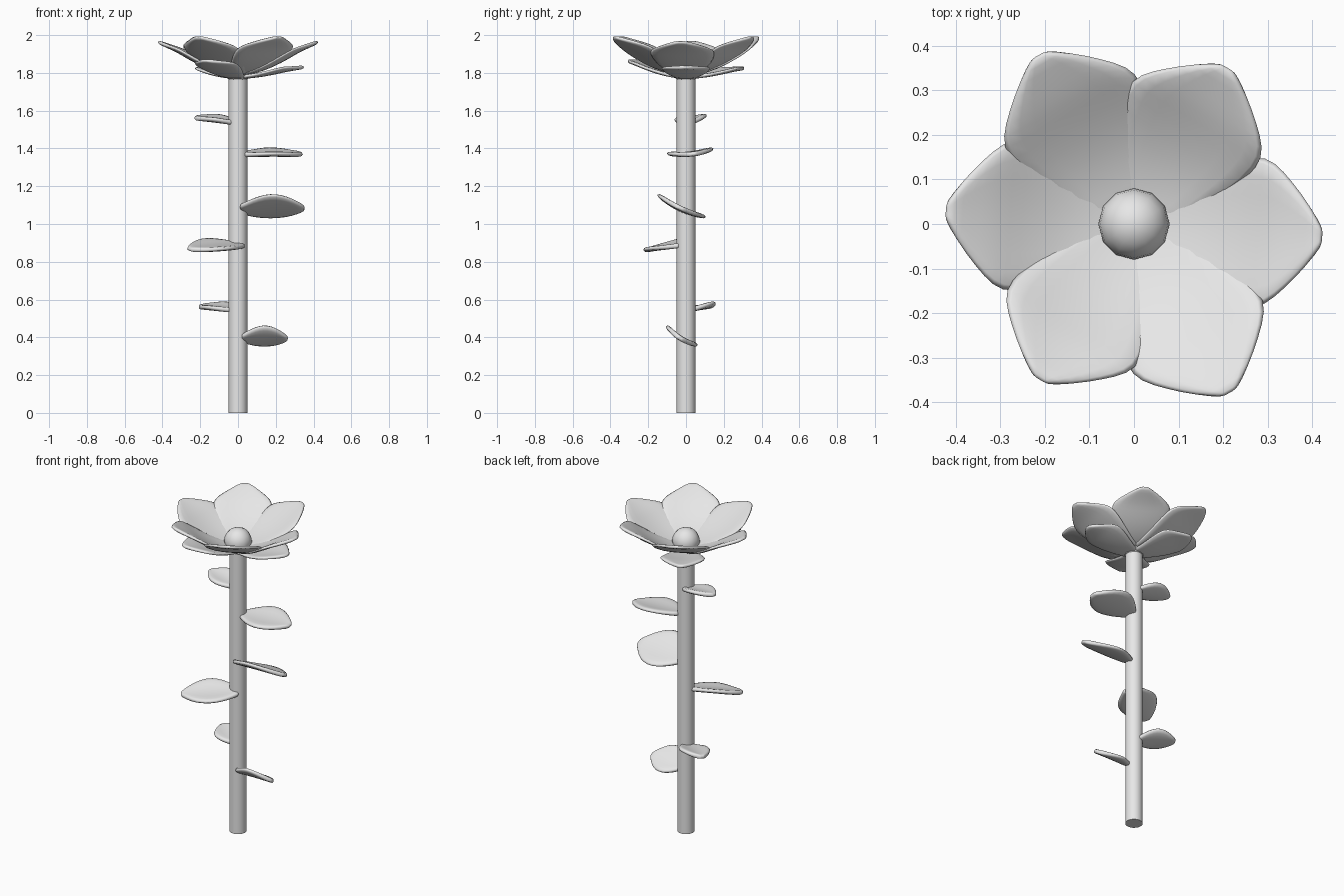
import bpy, bmesh, math
from mathutils import Matrix, Vector

if "Cube" in bpy.data.objects:
    bpy.data.objects.remove(bpy.data.objects["Cube"])

mat = bpy.data.materials.new("pale grey")
mat.diffuse_color = (0.8, 0.8, 0.8, 1)
mat.use_nodes = True
mat.node_tree.nodes["Principled BSDF"].inputs["Base Color"].default_value = mat.diffuse_color


def finish(ob, angle=60):
    ob.data.materials.append(mat)
    bpy.ops.object.select_all(action='DESELECT')
    ob.select_set(True)
    bpy.context.view_layer.objects.active = ob
    bpy.ops.object.shade_smooth_by_angle(angle=math.radians(angle))


def blade(name, base, heading, length, half, outline, rise=(), height=0,
          pitch=0, roll=0, cup=0.0, thick=0.022):
    """Cupped blade: outline = (t, width), rise = (t, height) along its length."""
    def lerp(tab, t):
        for (a, p), (b, q) in zip(tab, tab[1:]):
            if t <= b:
                return p + (q - p) * (t - a) / (b - a)
        return tab[-1][1] if tab else 0
    m = (Matrix.Translation(base) @ Matrix.Rotation(math.radians(heading), 4, 'Z')
         @ Matrix.Rotation(math.radians(-pitch), 4, 'Y')
         @ Matrix.Rotation(math.radians(roll), 4, 'X'))
    bm = bmesh.new()
    rows = []
    for t, w in outline:
        z = lerp(rise, t) * height
        rows.append([bm.verts.new(m @ Vector((
            length * t, v * w * half, z + cup * w * w * v * v)))
            for v in (-1, -0.5, 0, 0.5, 1)])
    for r0, r1 in zip(rows, rows[1:]):
        for i in range(4):
            bm.faces.new((r0[i], r1[i], r1[i + 1], r0[i + 1]))
    bmesh.ops.recalc_face_normals(bm, faces=bm.faces)
    me = bpy.data.meshes.new(name)
    bm.to_mesh(me)
    bm.free()
    ob = bpy.data.objects.new(name, me)
    bpy.context.collection.objects.link(ob)
    finish(ob)
    s = ob.modifiers.new("thickness", 'SOLIDIFY')
    s.thickness = thick
    s.offset = 0
    d = ob.modifiers.new("round", 'SUBSURF')
    d.levels = d.render_levels = 1
    return ob


# stem
bpy.ops.mesh.primitive_cylinder_add(vertices=20, radius=0.05, depth=1.8, location=(0, 0, 0.9))
bpy.context.object.name = "stem"
finish(bpy.context.object, 40)

# flower centre
bpy.ops.mesh.primitive_uv_sphere_add(segments=12, ring_count=10, radius=0.08, location=(0, 0, 1.828))
bpy.context.object.name = "flower_centre"
finish(bpy.context.object)

# upper ring of six petals
PETAL = [(0, .35), (.2, .55), (.42, .85), (.62, 1), (.72, .93), (.82, .68), (.92, .4), (1, .08)]
RISE = [(0, 0), (.25, .1), (.5, .34), (.75, .72), (1, 1)]
for i, (a, l, h) in enumerate([(-4, .425, .175), (59, .41, .2), (119.5, .437, .2),
                               (176, .425, .175), (239, .41, .2), (299.5, .437, .2)]):
    blade(f"upper_petal_{i + 1}", (0, 0, 1.79), a, l, .178, PETAL, RISE, h, cup=.022, thick=.02)

# lower ring of three smaller petals
for i, (a, h) in enumerate([(0, .055), (120, .05), (240, .09)]):
    blade(f"lower_petal_{i + 1}", (0, 0, 1.776), a, .35, .135, PETAL, RISE, h, cup=.02, thick=.02)

# stem leaves: base, heading, length, half width, pitch, roll
LEAF = [(0, .3), (.06, .42), (.2, .72), (.38, .97), (.55, 1), (.72, .83), (.88, .48), (1, .1)]
leaves = [((0, .01, 1.535), 172, .235, .09, 7, -7),
          ((.025, .01, 1.37), 5, .32, .13, 0, 6),
          ((.01, -.03, 1.078), 0, .345, .148, 1, -25),
          ((.02, -.02, .89), 212, .335, .118, -4, -13),
          ((-.01, .015, .545), 150, .225, .095, 5, -8),
          ((.02, -.03, .395), 0, .245, .102, 0, -32)]
for i, (b, a, l, w, p, r) in enumerate(leaves):
    blade(f"leaf_{i + 1}", b, a, l, w, LEAF, pitch=p, roll=r, cup=.018, thick=.026)
